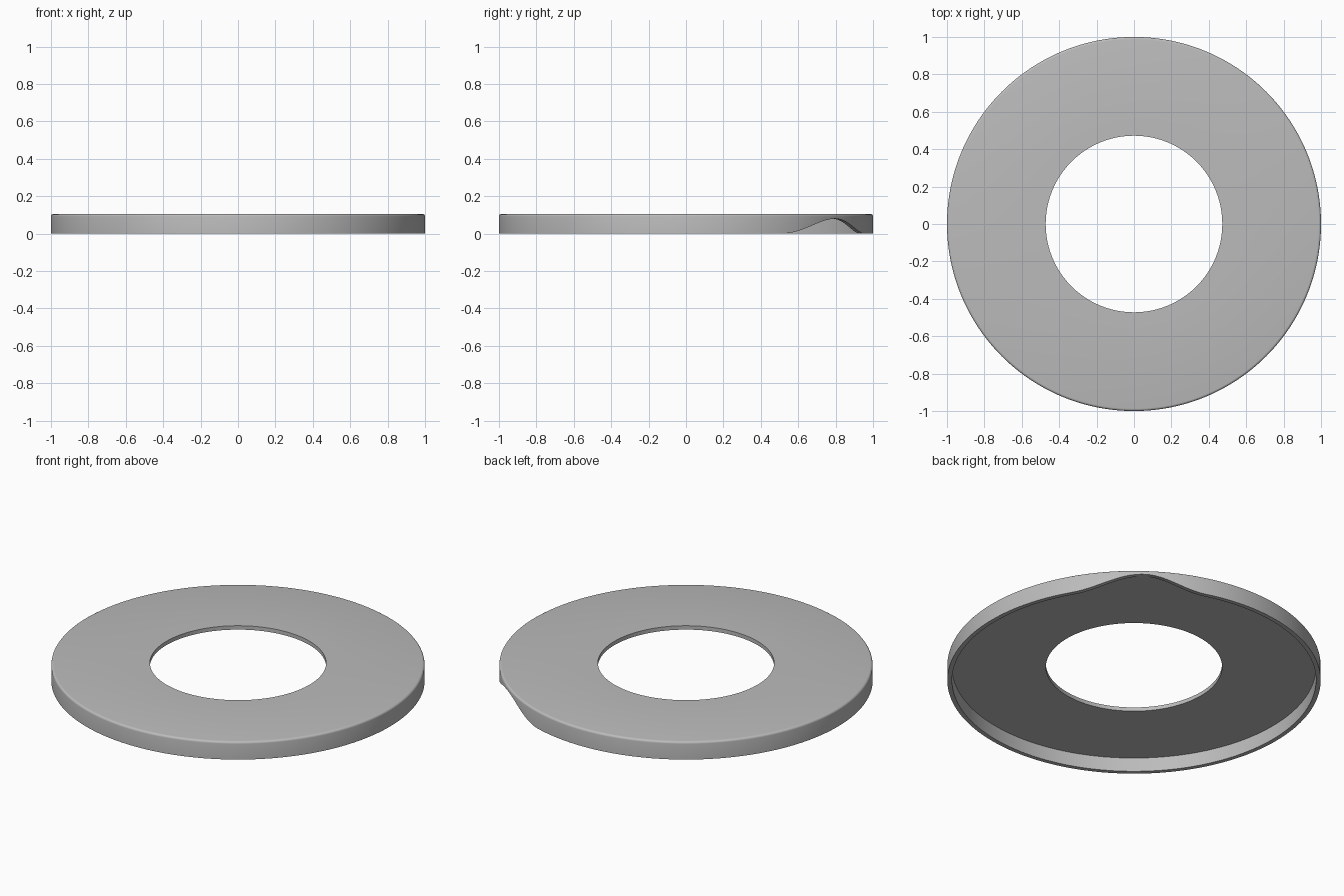
import bpy, bmesh, math

if "Cube" in bpy.data.objects:
    bpy.data.objects.remove(bpy.data.objects["Cube"])

SEGMENTS = 192
HOLE, OUTER, WALL_IN = 0.472, 1.0, 0.975   # radii
TOP, UNDER, BEVEL = 0.105, 0.082, 0.013    # heights and edge rounding


def notch(deg):
    """Height of the skirt's lower edge: zero except for one smooth bell-shaped notch."""
    d = abs(deg - 53.0) / (22.5 if deg < 53 else 19.5)
    return 0.08 * 0.5 * (1 + math.cos(math.pi * d)) if d < 1 else 0.0


def section(deg):
    """Closed cross-section (radius, z): thin plate with a hanging outer skirt."""
    low = notch(deg)
    pts = [(HOLE, UNDER), (HOLE, TOP)]
    for i in range(5):
        a = math.radians(90 - 22.5 * i)
        pts.append((OUTER - BEVEL + BEVEL * math.cos(a), TOP - BEVEL + BEVEL * math.sin(a)))
    return pts + [(OUTER, low), (WALL_IN, low), (WALL_IN, UNDER)]


# Ring cap: sweep the section around z
bm = bmesh.new()
rings = []
for s in range(SEGMENTS):
    a = 2 * math.pi * s / SEGMENTS
    rings.append([bm.verts.new((r * math.cos(a), r * math.sin(a), z))
                  for r, z in section(math.degrees(a))])
n = len(rings[0])
for s in range(SEGMENTS):
    p, q = rings[s], rings[(s + 1) % SEGMENTS]
    for i in range(n):
        j = (i + 1) % n
        bm.faces.new((p[i], p[j], q[j], q[i]))
bmesh.ops.recalc_face_normals(bm, faces=bm.faces)
mesh = bpy.data.meshes.new("ring_cover")
bm.to_mesh(mesh)
bm.free()

grey = bpy.data.materials.new("plain grey")
grey.diffuse_color = (0.5, 0.5, 0.5, 1)
grey.use_nodes = True
grey.node_tree.nodes["Principled BSDF"].inputs["Base Color"].default_value = grey.diffuse_color
mesh.materials.append(grey)

cover = bpy.data.objects.new("ring_cover", mesh)
bpy.context.collection.objects.link(cover)
bpy.context.view_layer.objects.active = cover
cover.select_set(True)
bpy.ops.object.shade_smooth_by_angle(angle=math.radians(30))
